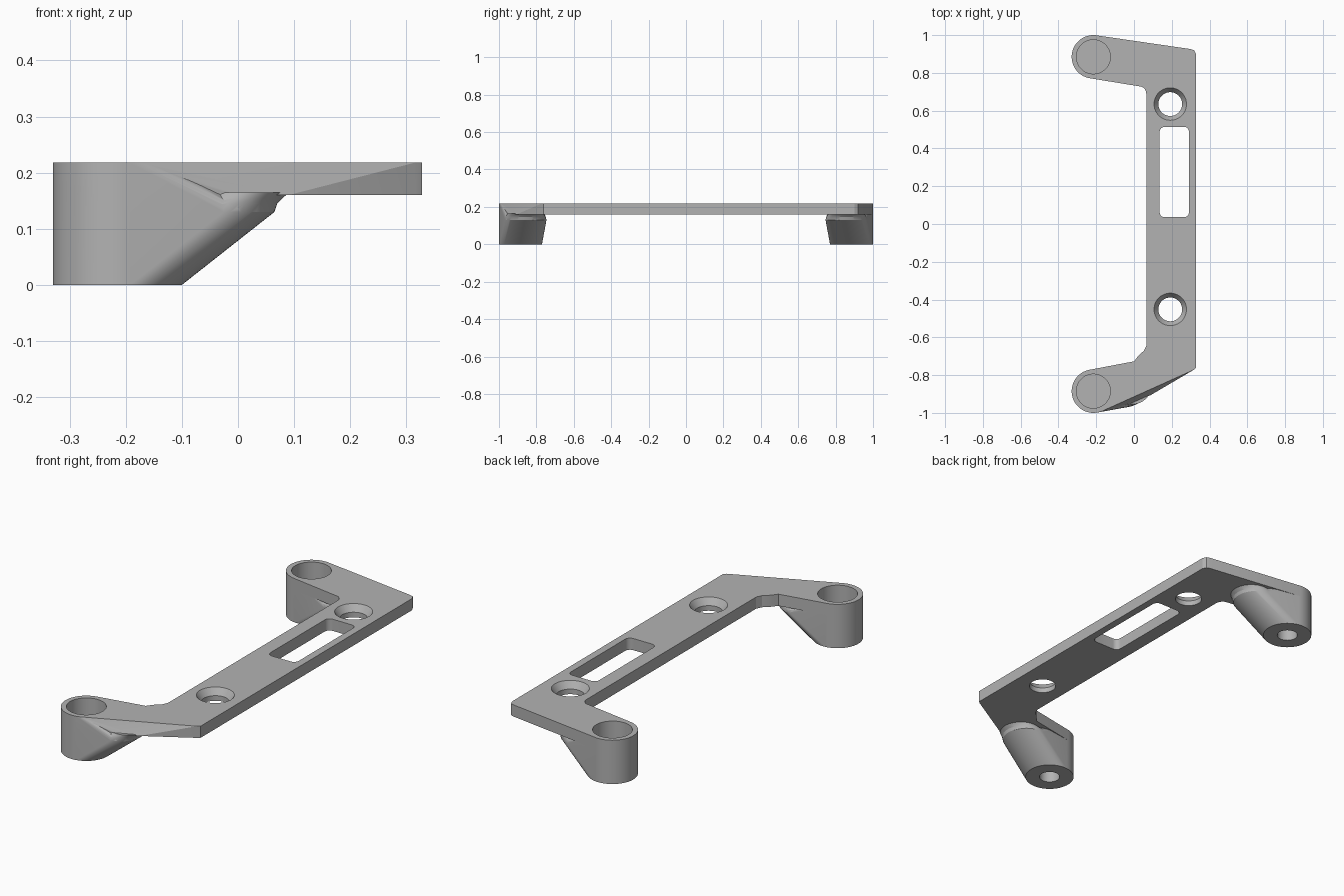
import bpy, bmesh, math

cube = bpy.data.objects.get("Cube")
if cube:
    bpy.data.objects.remove(cube, do_unlink=True)

TOP, UNDER = 0.218, 0.16      # plate faces
BX, BY, BR = -0.215, 0.885, 0.115   # boss centre and radius
RIGHT, INNER = 0.328, 0.065   # bar sides


def ring(x, y, r, z, n=64):
    return [(x + r * math.cos(2 * math.pi * i / n),
             y + r * math.sin(2 * math.pi * i / n), z) for i in range(n)]


def slab(points, low=UNDER, high=TOP):
    return [(x, y, z) for x, y in points for z in (low, high)]


def finish(name, bm):
    bmesh.ops.recalc_face_normals(bm, faces=bm.faces)
    mesh = bpy.data.meshes.new(name)
    bm.to_mesh(mesh)
    bm.free()
    obj = bpy.data.objects.new(name, mesh)
    bpy.context.collection.objects.link(obj)
    return obj


def hull(name, points):
    bm = bmesh.new()
    for p in points:
        bm.verts.new(p)
    bmesh.ops.remove_doubles(bm, verts=bm.verts, dist=1e-5)
    out = bmesh.ops.convex_hull(bm, input=bm.verts)
    loose = [v for v in bm.verts if not v.link_faces]
    bmesh.ops.delete(bm, geom=loose, context='VERTS')
    bmesh.ops.dissolve_limit(bm, angle_limit=0.005, verts=bm.verts, edges=bm.edges)
    return finish(name, bm)


def prism(name, outline, low=UNDER, high=TOP):
    bm = bmesh.new()
    face = bm.faces.new([bm.verts.new((x, y, low)) for x, y in outline])
    out = bmesh.ops.extrude_face_region(bm, geom=[face])
    for v in out["geom"]:
        if isinstance(v, bmesh.types.BMVert):
            v.co.z = high
    return finish(name, bm)


def drill(name, x, y, r1, z1, r2, z2):
    return hull(name, ring(x, y, r1, z1) + ring(x, y, r2, z2))


solids, cutters = [], []

# Long bar
bar = hull("bracket", slab([(INNER, -0.74), (RIGHT, -0.74), (RIGHT, 0.85), (INNER, 0.85)]))

# Back arm, with a softened outer corner
boss_plate = ring(BX, BY, BR, UNDER) + ring(BX, BY, BR, TOP)
corner = [(0.3, 0.926), (0.318, 0.92), (RIGHT, 0.9), (RIGHT, 0.68)]
solids.append(hull("back_arm", boss_plate + slab(corner)))

# Front arm, with a bevelled outer flank
flank = [(0.0, -0.945, UNDER), (0.09, -0.905, UNDER)]
front_plate = ring(BX, -BY, BR, UNDER) + ring(BX, -BY, BR, TOP)
corner = [(0.316, -0.772), (RIGHT, -0.762), (RIGHT, -0.665)]
solids.append(hull("front_arm", front_plate + slab(corner) + flank))

# Inner corner fillets
arc = [(INNER - 0.04 * (1 - math.cos(a)), 0.69 + 0.04 * math.sin(a))
       for a in [math.pi / 2 * i / 6 for i in range(7)]]
solids.append(prism("back_fillet", arc + [(0.03, 0.76), (0.1, 0.76), (0.1, 0.69)]))
solids.append(prism("front_fillet", [
    (-0.03, -0.736), (0.0, -0.728), (0.015, -0.708), (0.03, -0.69),
    (0.052, -0.672), (INNER, -0.645), (0.1, -0.645), (0.1, -0.76), (-0.03, -0.76)]))

# Bosses with slanted struts flaring into the plate
for side, name in ((-1, "front"), (1, "back")):
    y = side * BY
    sy = side * 0.858
    strut = ring(BX, y, BR, 0) + ring(BX, y, BR, TOP) + ring(-0.047, sy, 0.112, 0.13)
    if side < 0:
        strut.append((0.0, -0.96, 0.137))
    solids.append(hull(name + "_boss", strut))
    flare = [(-0.047, 0.112, 0.13), (-0.039, 0.109, 0.145),
             (-0.022, 0.102, 0.155), (-0.004, 0.095, 0.165)]
    for a, b in zip(flare, flare[1:]):
        solids.append(hull(name + "_flare", ring(a[0], sy, a[1], a[2]) +
                           ring(b[0], sy, b[1], b[2])))
    # Pocket from above and a smaller blind hole from below
    cutters.append(drill(name + "_pocket", BX, y, 0.09, 0.07, 0.09, 0.3))
    cutters.append(drill(name + "_bolt_hole", BX, y, 0.048, -0.1, 0.048, 0.064))

# Countersunk screw holes
for y in (0.635, -0.452):
    cutters.append(drill("screw_hole", 0.192, y, 0.063, 0.1, 0.063, 0.3))
    cutters.append(drill("countersink", 0.192, y, 0.062, 0.184, 0.093, 0.228))

# Rounded slot
slot = []
for x in (0.162, 0.265):
    for y in (0.062, 0.488):
        slot += ring(x, y, 0.026, 0.1, 32) + ring(x, y, 0.026, 0.3, 32)
cutters.append(hull("slot", slot))

# Join and cut
for group, operation in ((solids, 'UNION'), (cutters, 'DIFFERENCE')):
    for part in group:
        part.hide_render = True
        mod = bar.modifiers.new(part.name, 'BOOLEAN')
        mod.operation = operation
        mod.solver = 'EXACT'
        mod.object = part
bpy.context.view_layer.update()
graph = bpy.context.evaluated_depsgraph_get()
mesh = bpy.data.meshes.new_from_object(bar.evaluated_get(graph))
bar.modifiers.clear()
bar.data = mesh
for part in solids + cutters:
    bpy.data.objects.remove(part, do_unlink=True)

# Grey finish
grey = bpy.data.materials.new("grey_plastic")
grey.use_nodes = True
colour = (0.45, 0.45, 0.45, 1)
grey.diffuse_color = colour
grey.node_tree.nodes["Principled BSDF"].inputs["Base Color"].default_value = colour
mesh.materials.clear()
mesh.materials.append(grey)

bpy.ops.object.select_all(action='DESELECT')
bar.select_set(True)
bpy.context.view_layer.objects.active = bar
bpy.ops.object.shade_smooth_by_angle(angle=math.radians(25))
